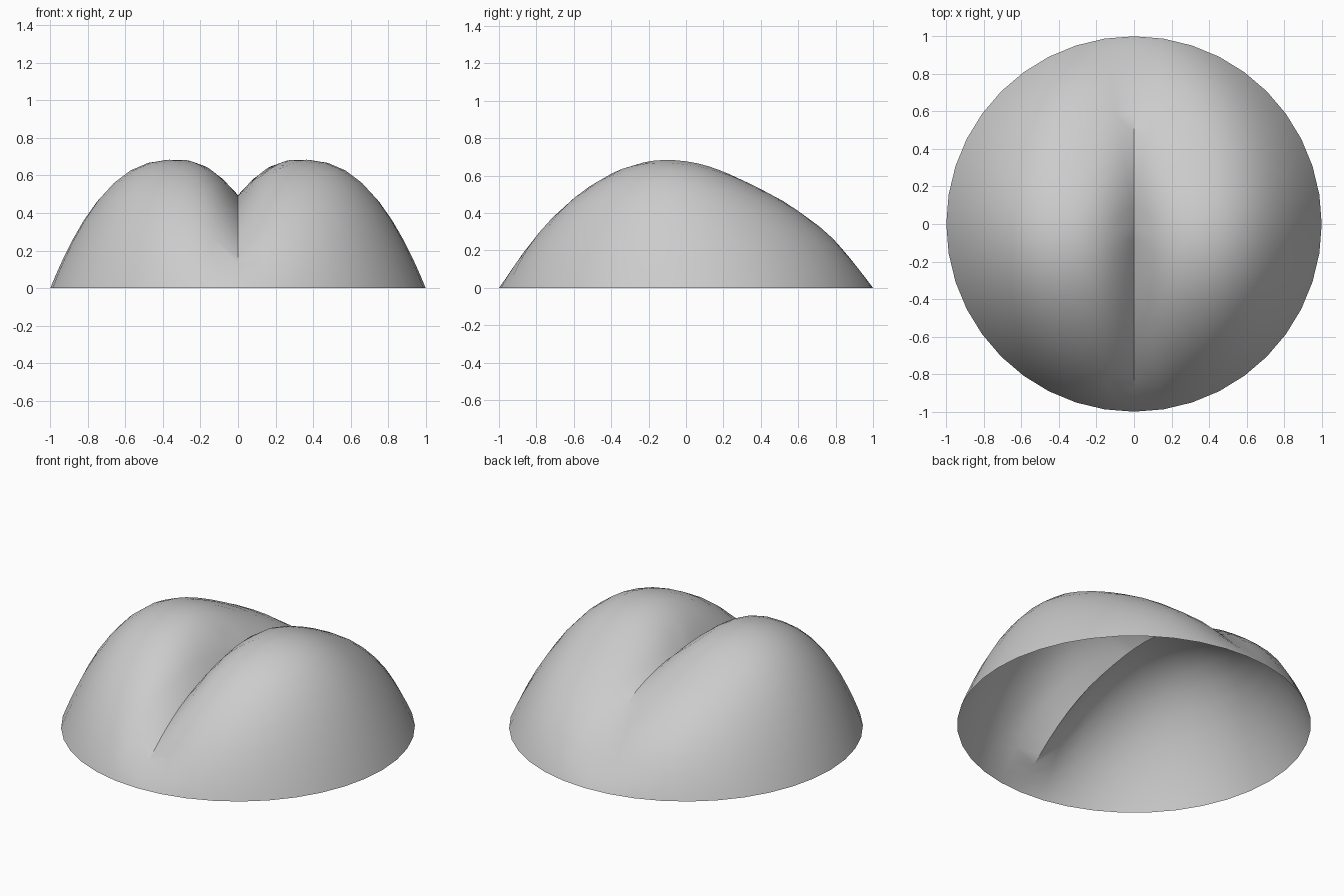
import bpy, bmesh, math

if "Cube" in bpy.data.objects:
    bpy.data.objects.remove(bpy.data.objects["Cube"])

SEGMENTS, RINGS = 40, 14
PEAK = 0.33  # position of each lobe crest across the half width

# Long profile of the lobe crests: (y, height)
CREST = [(-1, 0), (-0.8, 0.28), (-0.6, 0.48), (-0.4, 0.61), (-0.25, 0.665), (-0.1, 0.685),
         (0.07, 0.665), (0.25, 0.60), (0.5, 0.475), (0.63, 0.39), (0.78, 0.27), (0.9, 0.13), (1, 0)]


def smoothstep(a, b, v):
    v = max(0.0, min(1.0, (v - a) / (b - a)))
    return v * v * (3 - 2 * v)


def crest_height(y):
    """Smooth interpolation through the crest profile."""
    n = len(CREST)
    i = next((k for k in range(n - 1) if y <= CREST[k + 1][0]), n - 2)

    def slope(k):
        a, b = CREST[max(k - 1, 0)], CREST[min(k + 1, n - 1)]
        return (b[1] - a[1]) / (b[0] - a[0])

    (y0, z0), (y1, z1) = CREST[i], CREST[i + 1]
    h = y1 - y0
    t = (y - y0) / h
    return ((2*t**3 - 3*t**2 + 1) * z0 + (t**3 - 2*t**2 + t) * h * slope(i)
            + (3*t**2 - 2*t**3) * z1 + (t**3 - t**2) * h * slope(i + 1))


def height(x, y):
    """Two rounded lobes with a central cleft that gets shallower to the back."""
    width = math.sqrt(max(1 - y * y, 1e-9))
    t = min(abs(x) / width, 1.0)
    if t < PEAK:
        depth = 0.32 - 0.19 * smoothstep(-0.3, 0.65, y)
        depth *= 1 - smoothstep(0.84, 1.0, abs(y))
        section = 1 - depth * (1 - t / PEAK) ** 2.3
    else:
        section = 1 - ((t - PEAK) / (1 - PEAK)) ** 2.45
    return max(0.0, crest_height(y) * section)


# Open shell laid out as a polar grid, so two spokes follow the cleft
bm = bmesh.new()
centre = bm.verts.new((0, 0, height(0, 0)))
rings = []
for r in range(1, RINGS + 1):
    radius = math.sin(math.pi / 2 * (r / RINGS) ** 1.1)
    ring = []
    for s in range(SEGMENTS):
        a = 2 * math.pi * s / SEGMENTS
        x, y = radius * math.cos(a), radius * math.sin(a)
        ring.append(bm.verts.new((x, y, 0 if r == RINGS else height(x, y))))
    rings.append(ring)
for s in range(SEGMENTS):
    n = (s + 1) % SEGMENTS
    bm.faces.new((centre, rings[0][s], rings[0][n]))
    for inner, outer in zip(rings, rings[1:]):
        bm.faces.new((inner[s], outer[s], outer[n], inner[n]))

mesh = bpy.data.meshes.new("cleft_dome")
bm.to_mesh(mesh)
bm.free()
dome = bpy.data.objects.new("cleft_dome", mesh)
bpy.context.collection.objects.link(dome)

# Single plain colour
grey = bpy.data.materials.new("light_grey")
grey.diffuse_color = (0.6, 0.6, 0.6, 1)
grey.use_nodes = True
grey.node_tree.nodes["Principled BSDF"].inputs["Base Color"].default_value = grey.diffuse_color
mesh.materials.append(grey)

# Smooth shading with the cleft kept sharp
bpy.context.view_layer.objects.active = dome
dome.select_set(True)
bpy.ops.object.shade_smooth_by_angle(angle=math.radians(35))
